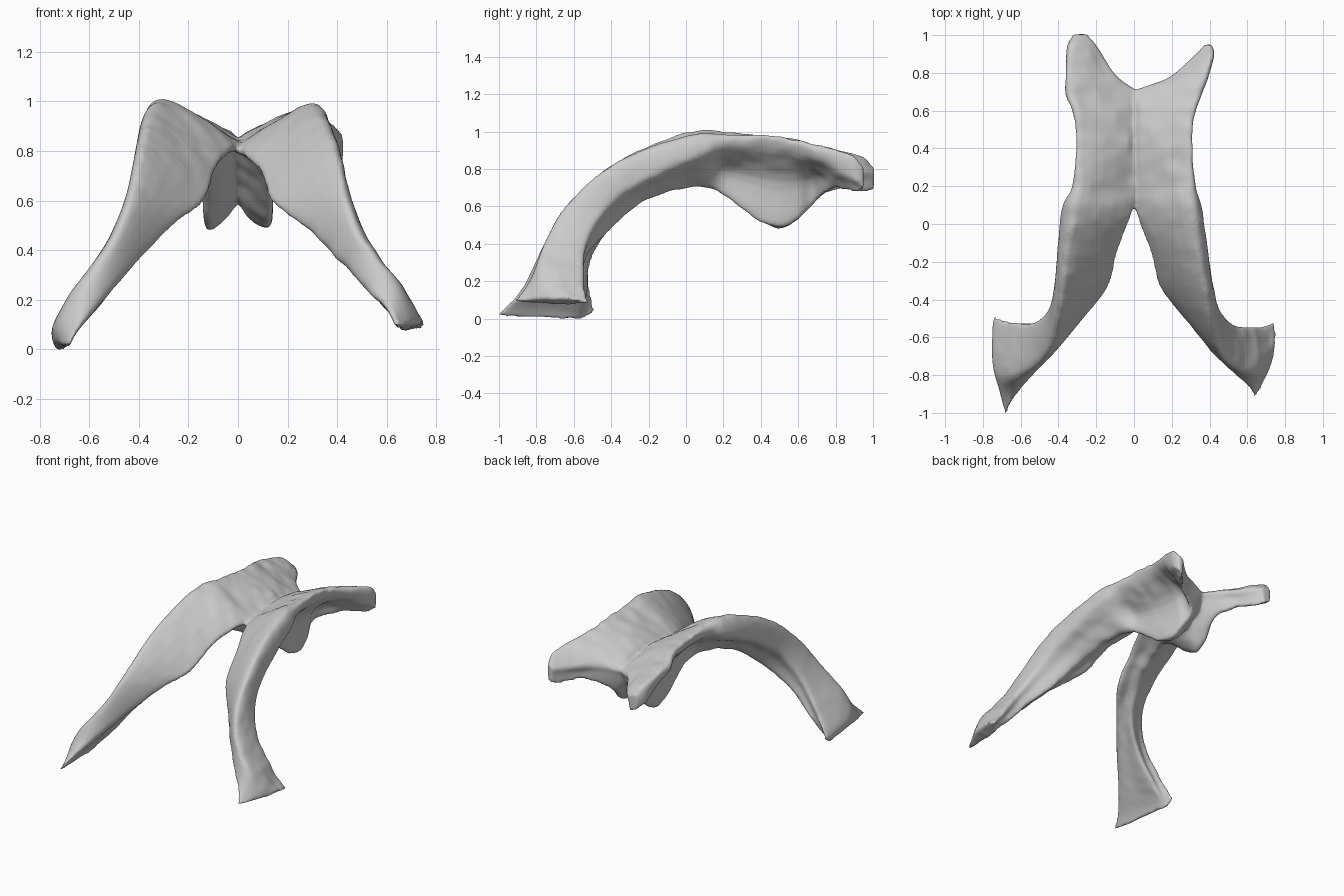
import bpy, bmesh
from mathutils import Vector, noise

if "Cube" in bpy.data.objects:
    bpy.data.objects.remove(bpy.data.objects["Cube"])

# Leg and split-section stations: inner edge, outer top, outer low, bottom
LEG = [
    ((.64, -.92, .09), (.74, -.71, .105), (.745, -.52, .085), (.67, -.62, .07)),
    ((.61, -.87, .15), (.71, -.75, .17), (.71, -.545, .13), (.64, -.59, .12)),
    ((.54, -.80, .23), (.64, -.78, .28), (.64, -.56, .24), (.56, -.565, .20)),
    ((.41, -.67, .37), (.51, -.74, .44), (.54, -.55, .40), (.45, -.53, .33)),
    ((.27, -.50, .51), (.43, -.63, .62), (.46, -.47, .56), (.34, -.42, .46)),
    ((.145, -.34, .61), (.38, -.40, .82), (.42, -.33, .69), (.25, -.24, .62)),
    ((.095, -.15, .74), (.33, -.13, .94), (.385, -.10, .81), (.20, -.04, .69)),
    ((.025, .04, .81), (.30, .08, .99), (.355, .10, .89), (.16, .10, .70)),
]
# Body stations at constant y: y, inner z, outer top xz, outer low xz, keel xz
BODY = [
    (.20, .82, .28, .985, .315, .91, .13, .66),
    (.38, .84, .27, .975, .295, .92, .13, .53),
    (.50, .83, .27, .965, .295, .91, .125, .485),
    (.60, .81, .29, .95, .31, .885, .11, .53),
    (.69, .79, .32, .93, .34, .85, .09, .62),
]
# Horn stations
HORN = [
    ((.18, .77, .81), (.38, .79, .91), (.385, .79, .81), (.23, .78, .69)),
    ((.31, .88, .80), (.41, .89, .87), (.42, .90, .75), (.35, .90, .68)),
    ((.375, .95, .79), (.41, .95, .81), (.41, .95, .71), (.385, .95, .69)),
]


def section(i, o, m, b, joined=False):
    i, o, m, b = map(Vector, (i, o, m, b))
    under = (m + b) / 2
    wall = (i + b) / 2
    if joined:
        under = under.lerp(i, .26)
        wall = Vector((i.x, b.y, b.z + .13))
    return [i, o, m, under, b, wall]


def spline(a, b, c, d, t):
    return .5 * (2 * b + (c - a) * t + (2 * a - 5 * b + 4 * c - d) * t * t
                 + (3 * b - a - 3 * c + d) * t ** 3)


def left_variation(p):
    # The left horn is fuller and straighter, the left foot longer and lower
    p = p.copy()
    if p.y > .7:
        d = p.y - .7
        p.x -= d * .36 + d * .6 * max(0, .42 - p.x) / .2
        p.y += d * .22
    f = max(0, min(1, (.45 - p.z) / .33))
    p.y = -.66 + (p.y + .66) * (1 + .38 * f)
    p.x = min(.74, p.x + .04 * f)
    p.z -= .075 * f
    near_top = max(0, 1 - abs(p.y - .05) / .4)
    p.z += .02 * near_top
    if p.x > .32:
        p.x += .025 * near_top
    p.x *= -1
    return p


def add_half(bm, left):
    stations = [section(*s) for s in LEG]
    for y, iz, ox, oz, mx, mz, bx, bz in BODY:
        stations.append(section((-.012, y, iz), (ox, y, oz), (mx, y, mz), (bx, y, bz), True))
    stations += [section(*s) for s in HORN]
    if left:
        stations = [[left_variation(p) for p in s] for s in stations]
    n, rings = len(stations), []
    for k in range(n - 1):
        for step in range(8 if k < n - 2 else 9):
            t = step / 8
            near = [stations[max(0, min(n - 1, k + j))] for j in (-1, 0, 1, 2)]
            keys = [spline(*(s[q] for s in near), t) for q in range(6)]
            ring = []
            for q in range(6):
                quad = [keys[(q + j) % 6] for j in (-1, 0, 1, 2)]
                ring += [bm.verts.new(spline(*quad, u / 5)) for u in range(5)]
            rings.append(ring)
    for a, b in zip(rings, rings[1:]):
        for q in range(30):
            r = (q + 1) % 30
            bm.faces.new((a[q], a[r], b[r], b[q]))
    bm.faces.new(rings[0])
    bm.faces.new(rings[-1])


# Both halves, fused into one organic surface
bm = bmesh.new()
add_half(bm, False)
add_half(bm, True)
bmesh.ops.triangulate(bm, faces=[f for f in bm.faces if len(f.verts) > 4])
bmesh.ops.recalc_face_normals(bm, faces=bm.faces)
# Fine surface ripples
for v in bm.verts:
    v.co += Vector((.3, .3, 1)) * .01 * noise.noise(v.co * 14)
mesh = bpy.data.meshes.new("winged_arch")
bm.to_mesh(mesh)
bm.free()
arch = bpy.data.objects.new("winged_arch", mesh)
bpy.context.collection.objects.link(arch)
remesh = arch.modifiers.new("fuse", 'REMESH')
remesh.mode = 'VOXEL'
remesh.voxel_size = .011
remesh.use_smooth_shade = True
smooth = arch.modifiers.new("soften", 'SMOOTH')
smooth.factor = .5
smooth.iterations = 4
